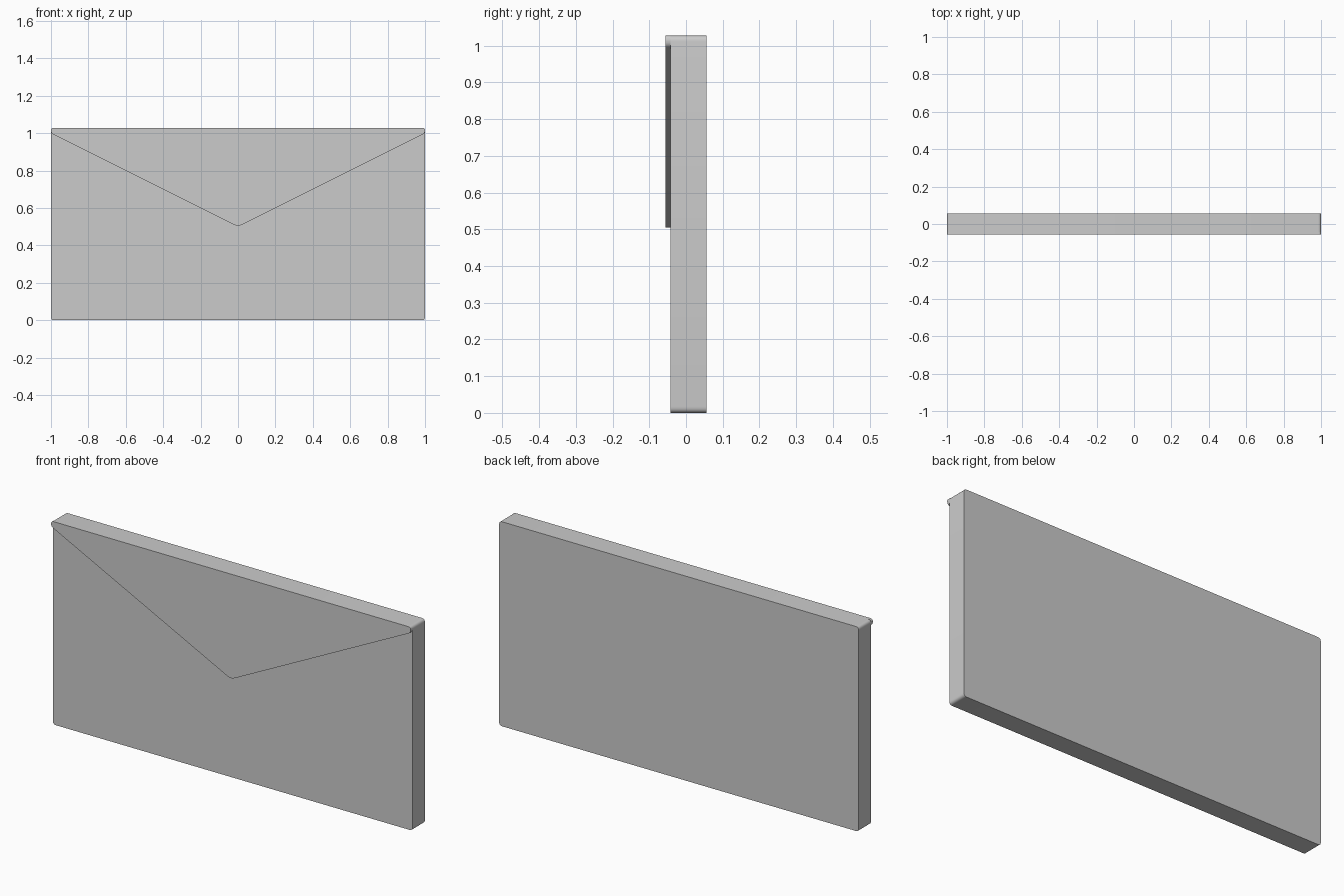
import bpy, bmesh
from mathutils import Vector

if "Cube" in bpy.data.objects:
    bpy.data.objects.remove(bpy.data.objects["Cube"])


def rounded(points, radius, steps=5):
    """Round each corner of an x-z outline with a small curve."""
    out = []
    n = len(points)
    for i, p in enumerate(points):
        p = Vector(p)
        a = Vector(points[i - 1]) - p
        b = Vector(points[(i + 1) % n]) - p
        r = min(radius, a.length * 0.49, b.length * 0.49)
        a, b = p + a.normalized() * r, p + b.normalized() * r
        for k in range(steps + 1):
            t = k / steps
            out.append(a * (1 - t) ** 2 + p * 2 * t * (1 - t) + b * t ** 2)
    return out


def slab(name, outline, y_front, y_back):
    """Extrude an x-z outline from y_front to y_back."""
    bm = bmesh.new()
    face = bm.faces.new([bm.verts.new((p.x, y_front, p.y)) for p in outline])
    new = bmesh.ops.extrude_face_region(bm, geom=[face])["geom"]
    verts = [v for v in new if isinstance(v, bmesh.types.BMVert)]
    bmesh.ops.translate(bm, verts=verts, vec=(0, y_back - y_front, 0))
    bmesh.ops.recalc_face_normals(bm, faces=bm.faces)
    mesh = bpy.data.meshes.new(name)
    bm.to_mesh(mesh)
    bm.free()
    obj = bpy.data.objects.new(name, mesh)
    bpy.context.collection.objects.link(obj)
    bpy.ops.object.select_all(action='DESELECT')
    obj.select_set(True)
    bpy.context.view_layer.objects.active = obj
    bpy.ops.object.shade_smooth_by_angle()
    return obj


TOP = 1.028

# Envelope body
slab("envelope_body",
     rounded([(-1, 0), (1, 0), (1, TOP), (-1, TOP)], 0.017),
     -0.042, 0.056)

# Closed triangular flap on the front
slab("envelope_flap",
     rounded([(-1, TOP), (-1, 1.0), (0, 0.5), (1, 1.0), (1, TOP)], 0.024),
     -0.056, -0.042)
